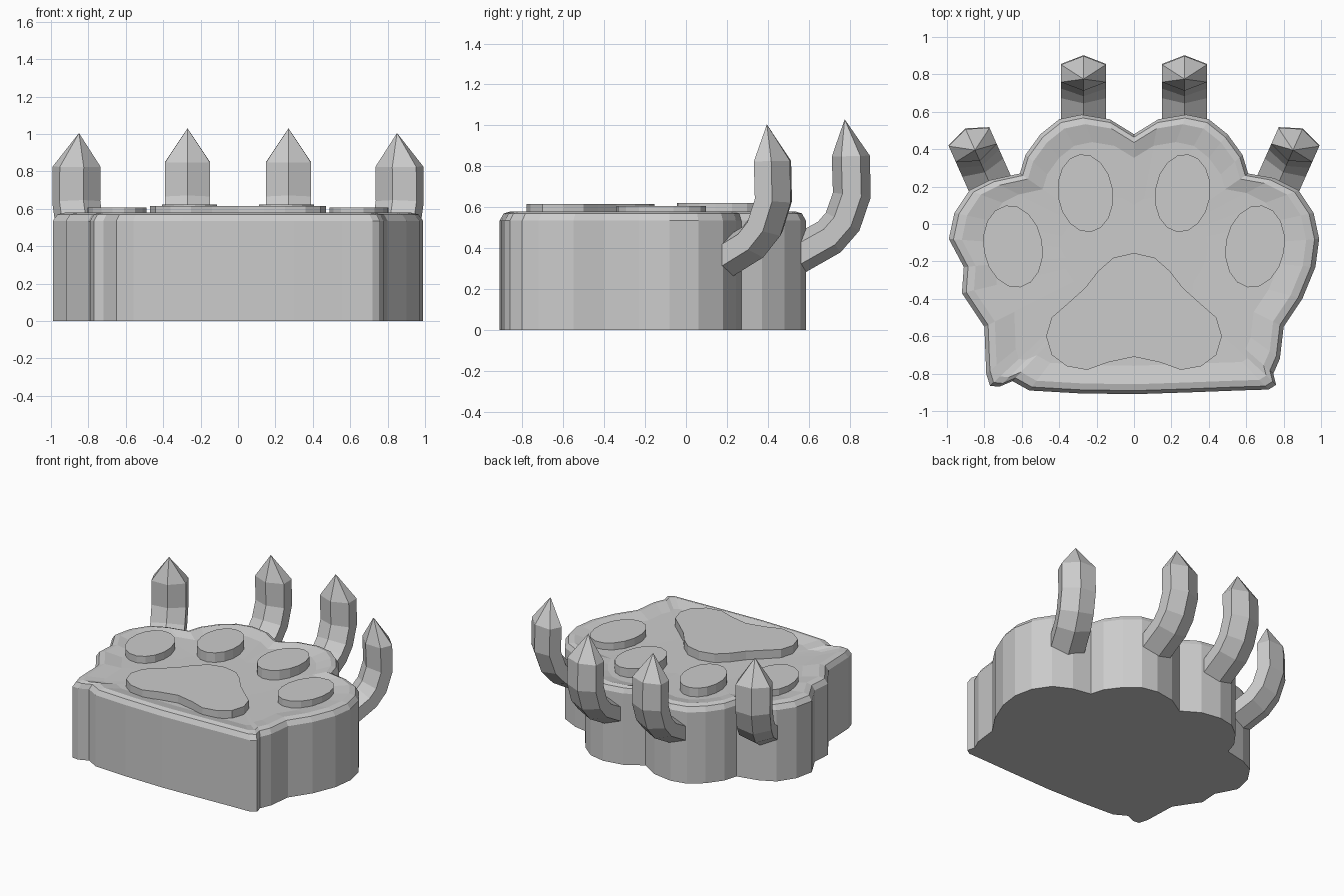
import bpy, bmesh
from math import sin, cos, pi, radians
from mathutils import Vector

if "Cube" in bpy.data.objects:
    bpy.data.objects.remove(bpy.data.objects["Cube"])


def make_object(name, rings, tip=None):
    """Loft a list of equal-length rings, cap the start, close the end with a cap or a point."""
    bm = bmesh.new()
    loops = [[bm.verts.new(p) for p in ring] for ring in rings]
    n = len(loops[0])
    for a, b in zip(loops, loops[1:]):
        for i in range(n):
            j = (i + 1) % n
            bm.faces.new((a[i], a[j], b[j], b[i]))
    bm.faces.new(loops[0][::-1])
    if tip is None:
        bm.faces.new(loops[-1])
    else:
        t = bm.verts.new(tip)
        for i in range(n):
            bm.faces.new((loops[-1][i], loops[-1][(i + 1) % n], t))
    bmesh.ops.recalc_face_normals(bm, faces=bm.faces)
    mesh = bpy.data.meshes.new(name)
    bm.to_mesh(mesh)
    bm.free()
    obj = bpy.data.objects.new(name, mesh)
    bpy.context.collection.objects.link(obj)
    return obj


# Paw body: outline runs clockwise from the notch between the middle toes
right = [(0, .48), (.13, .56), (.28, .585), (.40, .56), (.50, .48), (.58, .37), (.61, .27),
         (.75, .245), (.88, .18), (.96, .06), (.99, -.08), (.97, -.23), (.90, -.40),
         (.80, -.55), (.78, -.72), (.745, -.80), (.76, -.86), (.72, -.885), (.56, -.89), (.30, -.90)]
left = [(0, -.91), (-.30, -.905), (-.56, -.89), (-.65, -.84), (-.72, -.87), (-.77, -.865),
        (-.79, -.80), (-.80, -.55), (-.92, -.37), (-.91, -.23), (-.99, -.08), (-.96, .06),
        (-.88, .18), (-.77, .235), (-.61, .27), (-.58, .37), (-.50, .48), (-.40, .56),
        (-.28, .585), (-.13, .56)]
outline = right + left
CY = -0.15


def ring(scale, z):
    return [(x * scale, CY + (y - CY) * scale, z) for x, y in outline]


# straight wall, rounded rim, slightly dished top
body_profile = [(1, 0), (1, .535), (.975, .57), (.93, .58), (.80, .557), (.40, .55)]
make_object("paw_body", [ring(s, z) for s, z in body_profile], (0, CY, .55))


# Pads
def pad(name, points, top):
    make_object(name, [[(x, y, z) for x, y in points] for z in (.50, top)])


half = [(.11, -.18), (.19, -.25), (.26, -.34), (.36, -.43), (.44, -.50), (.47, -.60),
        (.44, -.70), (.36, -.76), (.25, -.78), (.14, -.74)]
pad("main_pad", [(0, -.155)] + half + [(0, -.71)] + [(-x, y) for x, y in half[::-1]], .615)


def oval(side, cx, cy, rx, ry, tilt, n=16):
    t = radians(tilt)
    pts = []
    for i in range(n):
        u, v = rx * cos(2 * pi * i / n), ry * sin(2 * pi * i / n)
        pts.append((side * (cx + u * cos(t) + v * sin(t)), cy - u * sin(t) + v * cos(t)))
    return pts


# Claws: hexagonal section swept along a curved path (outward, up)
path = [(.54, .365), (.70, .455), (.765, .53), (.81, .66), (.805, .85)]
tip = (.775, 1.03)


def claw(name, side, ox, oy, dz, turn):
    t = radians(turn)

    def place(w, s, z):
        return (side * (ox + w * cos(t) + s * sin(t)), oy - w * sin(t) + s * cos(t), z + dz)

    rings = []
    for i, p in enumerate(path):
        a, b = Vector(path[max(i - 1, 0)]), Vector(path[min(i + 1, len(path) - 1)])
        d = (b - a).normalized()
        hexagon = []
        for k in range(6):
            ang = pi / 2 + k * pi / 3
            w, h = .138 * cos(ang), .093 * sin(ang)
            hexagon.append(place(w, p[0] + h * d.y, p[1] - h * d.x))
        rings.append(hexagon)
    make_object(name, rings, place(0, *tip))


for side, label in ((1, "right"), (-1, "left")):
    pad("inner_toe_pad_" + label, oval(side, .26, .165, .148, .21, 8), .622)
    pad("outer_toe_pad_" + label, oval(side, .647, -.12, .158, .222, 10), .607)
    claw("inner_claw_" + label, side, .27, 0, 0, 0)
    claw("outer_claw_" + label, side, .535, -.313, -.025, 24)
